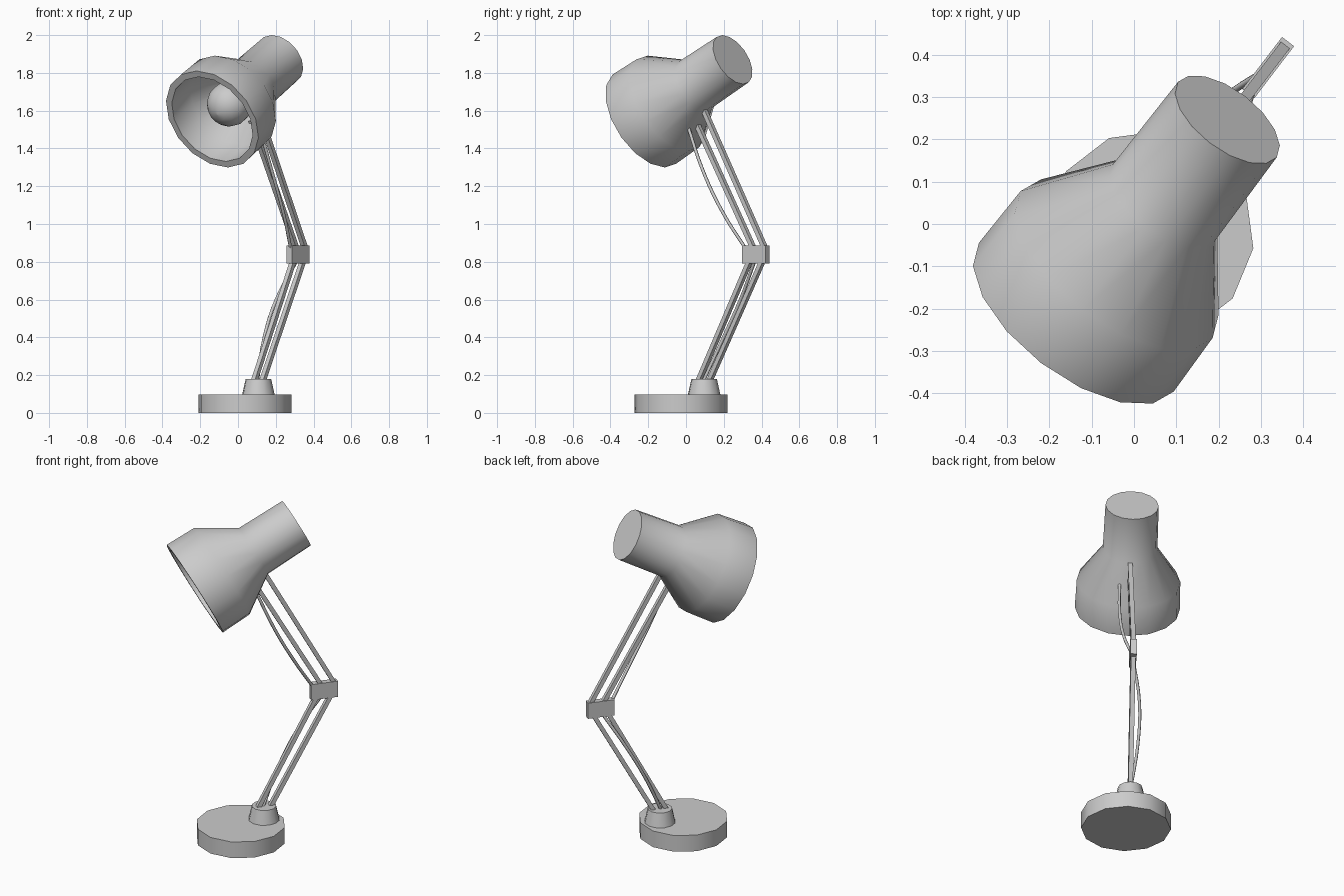
import bpy, bmesh, math
from mathutils import Matrix, Vector

if "Cube" in bpy.data.objects:
    bpy.data.objects.remove(bpy.data.objects["Cube"])

# Frame of the lamp: local x runs along the arm's vertical plane, local z is up
FRAME = Matrix.Translation((0.108, 0.096, 0)) @ Matrix.Rotation(math.radians(52.6), 4, 'Z')


def finish(name, bm, smooth=True):
    bmesh.ops.recalc_face_normals(bm, faces=bm.faces)
    me = bpy.data.meshes.new(name)
    bm.to_mesh(me)
    bm.free()
    if smooth:
        me.shade_smooth()
        me.set_sharp_from_angle(angle=math.radians(40))
    ob = bpy.data.objects.new(name, me)
    bpy.context.collection.objects.link(ob)
    return ob


def lathe(name, profile, sides, origin, axis=(0, 0, 1)):
    """Revolve (distance along axis, radius) points; radius 0 closes with a flat cap."""
    z = Vector(axis).normalized()
    y = Vector((0, 1, 0))
    x = y.cross(z)
    rot = Matrix((x, y, z)).transposed().to_4x4()
    mat = FRAME @ Matrix.Translation(origin) @ rot
    bm = bmesh.new()
    rings = []
    for t, r in profile:
        rings.append([bm.verts.new(mat @ Vector((r * math.cos(a), r * math.sin(a), t)))
                      for a in (math.tau * i / sides for i in range(sides))])
    for a, b in zip(rings, rings[1:]):
        for i in range(sides):
            j = (i + 1) % sides
            bm.faces.new((a[i], a[j], b[j], b[i]))
    bm.faces.new(rings[0])
    bm.faces.new(rings[-1])
    return finish(name, bm)


def box_between(name, a, b, depth, width):
    """Square bar from a to b, lying in the lamp's plane."""
    a, b = Vector(a), Vector(b)
    z = (b - a).normalized()
    y = Vector((0, 1, 0))
    x = y.cross(z).normalized()
    rot = Matrix((x, z.cross(x), z)).transposed().to_4x4()
    size = Matrix.Diagonal((depth, width, (b - a).length, 1))
    bm = bmesh.new()
    bmesh.ops.create_cube(bm, size=1, matrix=FRAME @ Matrix.Translation((a + b) / 2) @ rot @ size)
    return finish(name, bm, smooth=False)


def cable(name, points):
    cu = bpy.data.curves.new(name, 'CURVE')
    cu.dimensions = '3D'
    cu.bevel_depth = 0.009
    cu.bevel_resolution = 1
    cu.resolution_u = 4
    cu.use_fill_caps = True
    sp = cu.splines.new('BEZIER')
    sp.bezier_points.add(len(points) - 1)
    for bp, p in zip(sp.bezier_points, points):
        bp.co = FRAME @ Vector(p)
        bp.handle_left_type = bp.handle_right_type = 'AUTO'
    ob = bpy.data.objects.new(name, cu)
    bpy.context.collection.objects.link(ob)


# Base and collar
lathe("base", [(0, 0.248), (0.098, 0.248)], 12, (-0.14, -0.017, 0))
lathe("collar", [(0.09, 0.088), (0.18, 0.068)], 12, (0, 0, 0))

# Arms and elbow
box_between("lower_arm_front", (-0.047, 0, 0.15), (0.312, 0, 0.82), 0.024, 0.026)
box_between("lower_arm_back", (0.025, 0, 0.15), (0.397, 0, 0.82), 0.024, 0.026)
box_between("elbow", (0.345, 0, 0.79), (0.345, 0, 0.885), 0.155, 0.036)
box_between("upper_arm_front", (0.335, 0, 0.86), (-0.06, 0, 1.55), 0.024, 0.026)
box_between("upper_arm_back", (0.412, 0, 0.86), (-0.01, 0, 1.62), 0.024, 0.026)

# Cables bowing to either side of the arms
cable("lower_cable", [(-0.01, 0, 0.16), (0.1, 0.038, 0.4), (0.21, 0.042, 0.6), (0.34, 0, 0.81)])
cable("upper_cable", [(0.285, 0, 0.86), (0.165, -0.043, 1.05),
                      (0.044, -0.06, 1.27), (-0.075, -0.055, 1.54)])

# Hollow shade: outer wall and back cap, then inner wall
RIM = (-0.4, 0.002, 1.555)
AXIS = (0.588, 0, 0.315)
shell = [(0.64, 0.115), (0.385, 0.117), (0.178, 0.25), (0, 0.254),
         (0, 0.29), (0.178, 0.286), (0.385, 0.151), (0.668, 0.147)]
lathe("shade", shell, 16, RIM, AXIS)

# Bulb: round front tapering to a socket neck
bulb = [(0.17 - 0.12 * math.cos(a), max(0.12 * math.sin(a), 0.002))
        for a in (math.radians(d) for d in range(0, 141, 20))]
bulb += [(0.34, 0.055), (0.645, 0.055)]
lathe("bulb", bulb, 16, RIM, AXIS)
